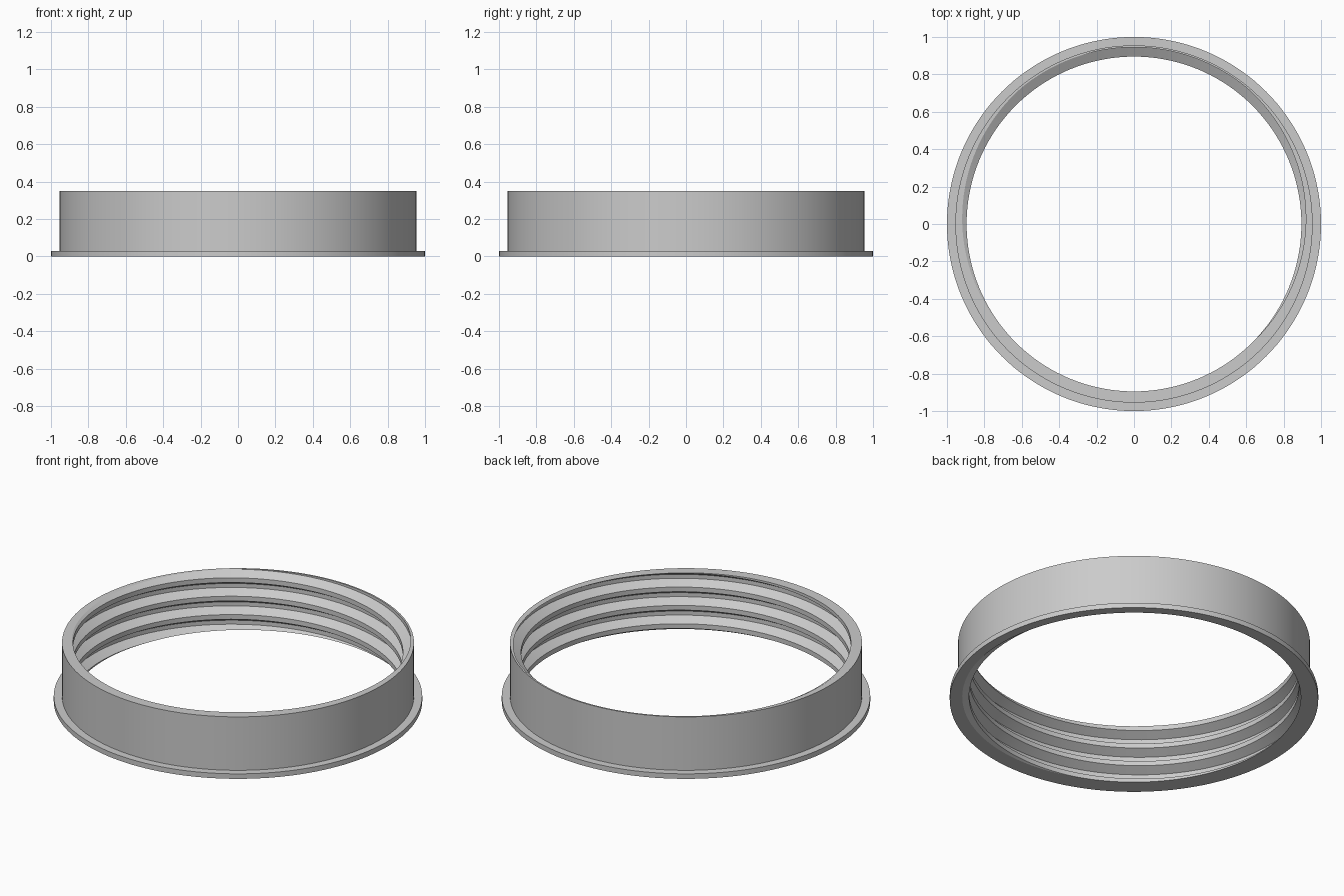
import bpy, bmesh, math
from mathutils import Vector

cube = bpy.data.objects.get("Cube")
if cube:
    bpy.data.objects.remove(cube, do_unlink=True)

SEGMENTS = 144
HEIGHT = 0.35
PITCH = 0.11
CREST, ROOT = 0.895, 0.945

# Thread profile over one pitch (radius, height), and outer wall with flange
thread = [(CREST, -0.014), (CREST, 0.014), (ROOT, 0.043), (ROOT, 0.067)]
outer = [(1.0, 0.0), (1.0, 0.03), (0.955, 0.03), (0.955, HEIGHT)]


def polar(radius, angle, z):
    return Vector((radius * math.cos(angle), radius * math.sin(angle), z))


bm = bmesh.new()

# Right-handed internal thread, swept past both ends
columns = []
for i in range(-5 * SEGMENTS, 2 * SEGMENTS):
    turn = i / SEGMENTS
    angle = math.tau * turn - math.pi / 2
    columns.append([bm.verts.new(polar(r, angle, HEIGHT + PITCH * turn + z))
                    for r, z in thread])
for i in range(len(columns) - SEGMENTS - 1):
    a = columns[i] + [columns[i + SEGMENTS][0]]
    b = columns[i + 1] + [columns[i + 1 + SEGMENTS][0]]
    for j in range(len(thread)):
        bm.faces.new((a[j], a[j + 1], b[j + 1], b[j]))

# Trim the thread flush with the top and bottom planes
for z, direction in ((HEIGHT, 1), (0, -1)):
    bmesh.ops.bisect_plane(bm, geom=bm.verts[:] + bm.edges[:] + bm.faces[:],
                           dist=1e-6, plane_co=(0, 0, z),
                           plane_no=(0, 0, direction), clear_outer=True)

# Outer wall and base flange
rings = [[bm.verts.new(polar(r, math.tau * i / SEGMENTS, z))
          for i in range(SEGMENTS)] for r, z in outer]
for low, high in zip(rings, rings[1:]):
    for i in range(SEGMENTS):
        k = (i + 1) % SEGMENTS
        bm.faces.new((low[i], low[k], high[k], high[i]))

# Flat top rim and underside
for z in (HEIGHT, 0):
    loops = [e for e in bm.edges if e.is_boundary
             and all(abs(v.co.z - z) < 1e-4 for v in e.verts)]
    bmesh.ops.triangle_fill(bm, edges=loops, use_beauty=True, normal=(0, 0, 1))

bmesh.ops.recalc_face_normals(bm, faces=bm.faces[:])
mesh = bpy.data.meshes.new("threaded_ring")
bm.to_mesh(mesh)
bm.free()
ring = bpy.data.objects.new("threaded_ring", mesh)
bpy.context.collection.objects.link(ring)

# Plain grey finish
grey = bpy.data.materials.new("light_grey")
grey.use_nodes = True
colour = (0.6, 0.6, 0.6, 1)
grey.diffuse_color = colour
grey.node_tree.nodes["Principled BSDF"].inputs["Base Color"].default_value = colour
mesh.materials.append(grey)

bpy.context.view_layer.objects.active = ring
ring.select_set(True)
bpy.ops.object.shade_smooth_by_angle(angle=math.radians(25))
